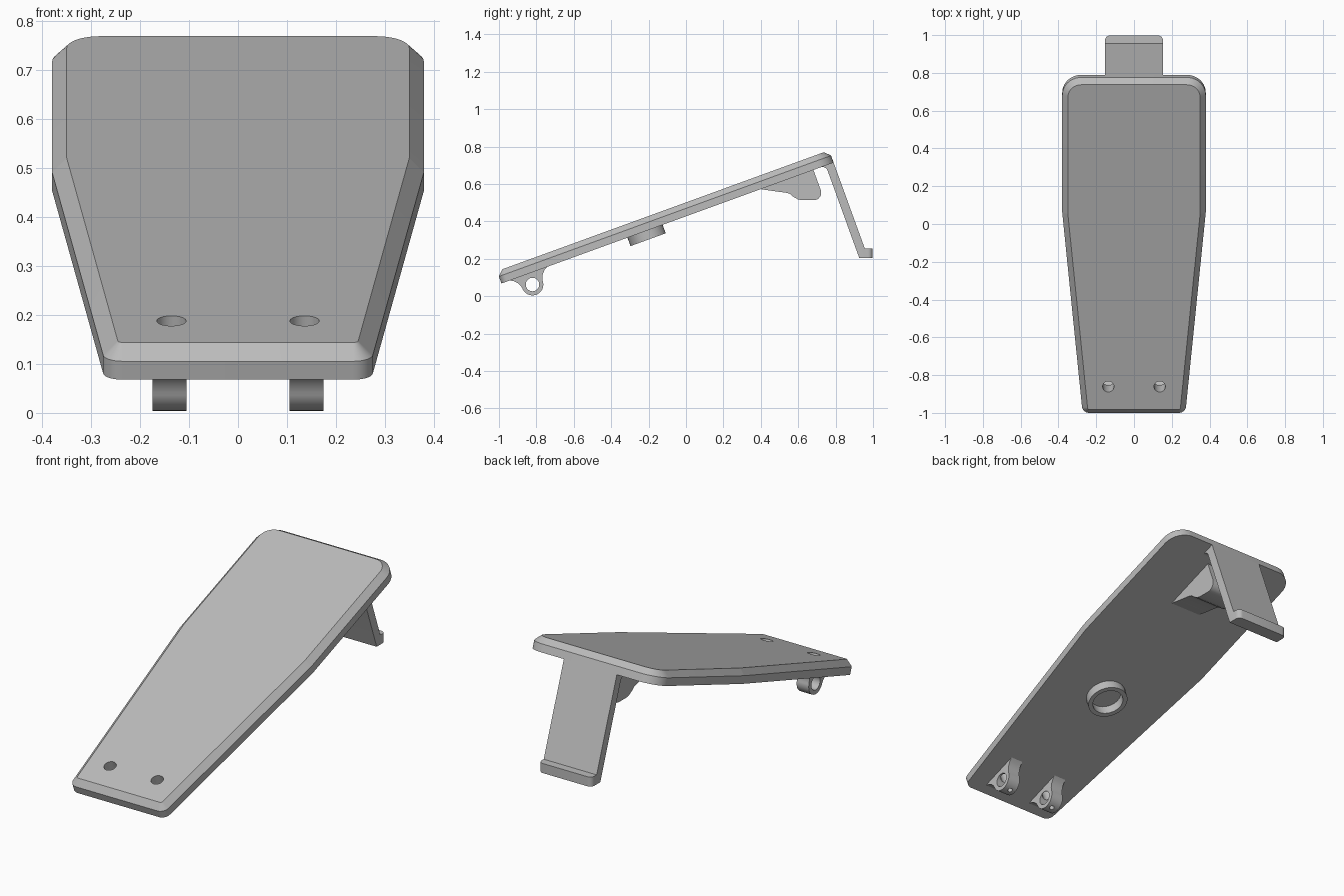
import bpy, bmesh, math
from mathutils import Matrix, Vector

cube = bpy.data.objects.get("Cube")
if cube:
    bpy.data.objects.remove(cube, do_unlink=True)

# Everything is modelled flat (x across, y along the plate), then tilted
TILT = Matrix.Translation((0, 0, 0.427)) @ Matrix.Rotation(math.radians(20), 4, "X")

grey = bpy.data.materials.new("plain_grey")
grey.use_nodes = True
GREY = (0.5, 0.5, 0.5, 1)
grey.diffuse_color = GREY
grey.node_tree.nodes["Principled BSDF"].inputs["Base Color"].default_value = GREY


def finish(name, bm):
    bmesh.ops.recalc_face_normals(bm, faces=bm.faces)
    mesh = bpy.data.meshes.new(name)
    bm.to_mesh(mesh)
    bm.free()
    obj = bpy.data.objects.new(name, mesh)
    bpy.context.collection.objects.link(obj)
    mesh.materials.append(grey)
    return obj


def loft(name, rings):
    """Closed solid through matching rings of points."""
    bm = bmesh.new()
    loops = [[bm.verts.new(p) for p in ring] for ring in rings]
    for a, b in zip(loops, loops[1:]):
        for i in range(len(a)):
            j = (i + 1) % len(a)
            bm.faces.new((a[i], a[j], b[j], b[i]))
    bm.faces.new(loops[0][::-1])
    bm.faces.new(loops[-1])
    return finish(name, bm)


def prism(name, profile, x0, x1):
    """Side profile extruded across x."""
    return loft(name, [[(x, y, z) for y, z in profile] for x in (x0, x1)])


def arc(cy, cz, r, start, end, steps=16):
    angles = [math.radians(start + (end - start) * i / steps) for i in range(steps + 1)]
    return [(cy + r * math.cos(a), cz + r * math.sin(a)) for a in angles]


def cylinder(name, r, centre, depth, axis="Z"):
    bm = bmesh.new()
    turn = Matrix.Rotation(math.pi / 2, 4, "Y") if axis == "X" else Matrix()
    bmesh.ops.create_cone(bm, cap_ends=True, segments=40, radius1=r, radius2=r,
                          depth=depth, matrix=Matrix.Translation(centre) @ turn)
    return finish(name, bm)


def cut(obj, cutter):
    mod = obj.modifiers.new("cut", "BOOLEAN")
    mod.operation = "DIFFERENCE"
    mod.solver = "EXACT"
    mod.object = cutter
    bpy.context.view_layer.objects.active = obj
    bpy.ops.object.modifier_apply(modifier=mod.name)
    bpy.data.objects.remove(cutter, do_unlink=True)


def rounded(corners, inset, z):
    """Outline with rounded corners, shrunk by inset."""
    pts = []
    for i, (x, y, r) in enumerate(corners):
        p = Vector((x, y))
        before = Vector(corners[i - 1][:2])
        after = Vector(corners[(i + 1) % len(corners)][:2])
        d1, d2 = (p - before).normalized(), (after - p).normalized()
        n1, n2 = Vector((-d1.y, d1.x)), Vector((-d2.y, d2.x))
        centre = p + (n1 + n2) * r / (1 + n1.dot(n2))
        for k in range(11):
            q = centre - n1.slerp(n2, k / 10) * (r - inset)
            pts.append((q.x, q.y, z))
    return pts


parts = []

# Main plate with a chamfered upper rim
half = [(0.272, -1.05, 0.04), (0.38, 0.08, 0.04), (0.38, 0.84, 0.1)]
outline = half + [(-x, y, r) for x, y, r in reversed(half)]
plate = loft("plate", [rounded(outline, 0, 0), rounded(outline, 0, 0.04),
                       rounded(outline, 0.03, 0.07)])
parts.append(plate)

# Hinge lugs, each with a cross bore and a screw hole through the plate
LY, LZ = -0.896, -0.062
flare = [(0.108, 0.01), (0.106, 0), (0.087, -0.011), (0.072, -0.027), (0.062, -0.045)]
lug_profile = ([(LY + y, z) for y, z in flare] + arc(LY, LZ, 0.058, 0, -180, 24)
               + [(LY - y, z) for y, z in reversed(flare)])
for side, label in ((1, "left"), (-1, "right")):
    lug = prism(label + "_hinge_lug", lug_profile, side * 0.105, side * 0.175)
    hole = (side * 0.136, LY + 0.005, 0.018)
    cut(lug, cylinder("bore", 0.036, (side * 0.14, LY, LZ), 0.2, "X"))
    cut(lug, cylinder("screw", 0.03, hole, 0.16))
    cut(lug, cylinder("pin", 0.012, (hole[0], LY, LZ), 0.3))
    cut(plate, cylinder("screw", 0.03, hole, 0.16))
    parts.append(lug)

# Round collar under the plate
collar = cylinder("collar", 0.1, (0, -0.233, -0.019), 0.058)
cut(collar, cylinder("core", 0.077, (0, -0.233, 0), 0.2))
parts.append(collar)

# Stop block under the raised end
block_profile = [(0.425, 0.01), (0.425, 0), (0.48, -0.03), (0.545, -0.064),
                 (0.562, -0.076), (0.576, -0.1), (0.594, -0.12), (0.61, -0.13)]
block_profile += arc(0.685, -0.115, 0.04, -110, 0, 8) + [(0.725, 0.01)]
parts.append(prism("stop_block", block_profile, -0.09, 0.09))

# Rear leg with a fillet under the plate and a flat foot
to_flat = TILT.inverted()


def flat(y, z):
    return tuple(to_flat @ Vector((0, y, z)))[1:]


leg_profile = [(0.84, 0.02), flat(0.956, 0.255), flat(0.998, 0.255), flat(0.998, 0.205),
               flat(0.926, 0.205)]
leg_profile += arc(0.765, -0.03, 0.03, 0, 90, 8) + [(0.765, 0.02)]
leg = prism("rear_leg", leg_profile, -0.153, 0.153)
bm = bmesh.new()
bm.from_mesh(leg.data)
tips = [e for e in bm.edges if all((TILT @ v.co).y > 0.99 for v in e.verts)
        and abs(e.verts[0].co.x - e.verts[1].co.x) < 0.01]
bmesh.ops.bevel(bm, geom=tips, offset=0.025, segments=6, profile=0.5, affect="EDGES")
bm.to_mesh(leg.data)
bm.free()
parts.append(leg)

# Tilt into place and shade
for obj in parts:
    obj.data.transform(TILT)
    bpy.ops.object.select_all(action="DESELECT")
    obj.select_set(True)
    bpy.context.view_layer.objects.active = obj
    bpy.ops.object.shade_smooth_by_angle(angle=math.radians(30))
